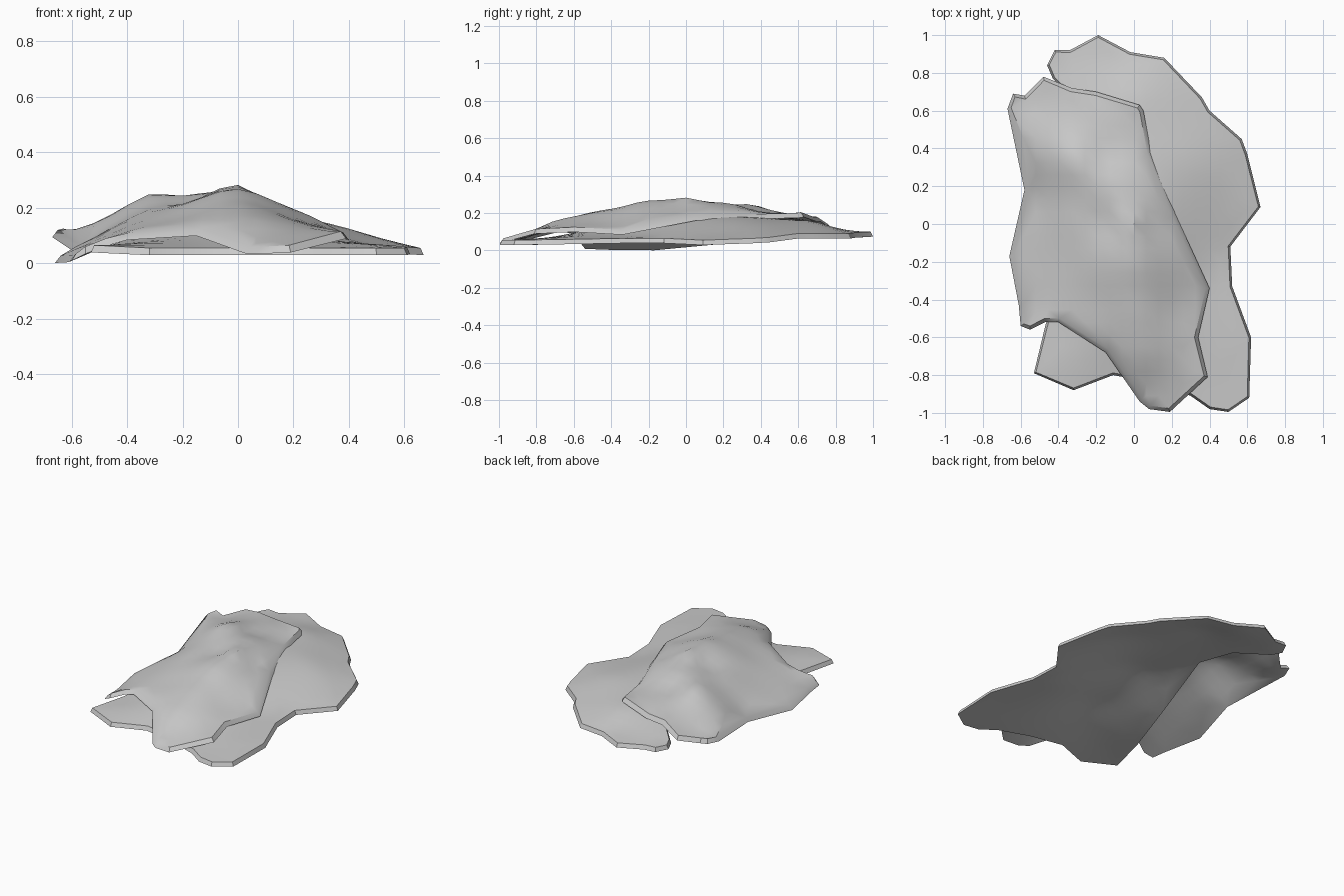
import bpy, math
from mathutils import Vector
from mathutils.geometry import delaunay_2d_cdt

if "Cube" in bpy.data.objects:
    bpy.data.objects.remove(bpy.data.objects["Cube"])

THICK = 0.026


def solve(a, b):
    """Gaussian elimination with pivoting."""
    n = len(b)
    m = [row[:] + [v] for row, v in zip(a, b)]
    for i in range(n):
        p = max(range(i, n), key=lambda r: abs(m[r][i]))
        m[i], m[p] = m[p], m[i]
        for r in range(i + 1, n):
            f = m[r][i] / m[i][i]
            for c in range(i, n + 1):
                m[r][c] -= f * m[i][c]
    x = [0.0] * n
    for i in reversed(range(n)):
        x[i] = (m[i][n] - sum(m[i][c] * x[c] for c in range(i + 1, n))) / m[i][i]
    return x


def height_field(points):
    """Smooth surface through a few (x, y, z) control points."""
    k = lambda ax, ay, bx, by: math.sqrt((ax - bx) ** 2 + (ay - by) ** 2 + 0.003)
    w = solve([[k(p[0], p[1], q[0], q[1]) for q in points] for p in points],
              [p[2] for p in points])
    return lambda x, y: sum(wi * k(x, y, p[0], p[1]) for wi, p in zip(w, points))


def inside(x, y, poly, margin):
    hit, near = False, 9.0
    for (ax, ay), (bx, by) in zip(poly, poly[1:] + poly[:1]):
        if (ay > y) != (by > y) and x < ax + (y - ay) * (bx - ax) / (by - ay):
            hit = not hit
        d = Vector((bx - ax, by - ay))
        t = max(0, min(1, Vector((x - ax, y - ay)).dot(d) / d.length_squared))
        near = min(near, math.hypot(x - ax - t * d.x, y - ay - t * d.y))
    return hit and near > margin


def slab(name, rim, inner, bevel=0.02):
    """Thin curved sheet with a bevelled rim (rim listed clockwise from above)."""
    z = height_field(rim + inner)
    poly = [(p[0], p[1]) for p in rim]
    n = len(poly)
    step = 0.065
    grid = [(i * step, j * step) for i in range(-11, 12) for j in range(-16, 17)
            if inside(i * step, j * step, poly, 0.045)]
    pts = [Vector(p) for p in poly + grid]
    edges = [(i, (i + 1) % n) for i in range(n)]
    v2, _, tris, *_ = delaunay_2d_cdt(pts, edges, [], 1, 1e-6)
    tris = [t if (v2[t[1]] - v2[t[0]]).cross(v2[t[2]] - v2[t[0]]) > 0 else t[::-1]
            for t in tris]
    m = len(v2)
    bottom = [(v.x, v.y, z(v.x, v.y) - THICK) for v in v2]
    top = []
    for i, v in enumerate(v2):
        x, y = v
        if i < n:
            t = (v2[(i + 1) % n] - v2[i]).normalized() + (v2[i] - v2[i - 1]).normalized()
            t.normalize()
            x, y = x + t.y * bevel, y - t.x * bevel
        top.append((x, y, z(v.x, v.y)))
    faces = [tuple(t) for t in tris] + [tuple(i + m for i in reversed(t)) for t in tris]
    faces += [(a, b, b + m, a + m) for a, b in edges]
    me = bpy.data.meshes.new(name)
    me.from_pydata(top + bottom, [], faces)
    me.validate()
    ob = bpy.data.objects.new(name, me)
    bpy.context.collection.objects.link(ob)
    bpy.context.view_layer.objects.active = ob
    ob.select_set(True)
    bpy.ops.object.shade_smooth_by_angle(angle=math.radians(30))
    ob.select_set(False)


# upper sheet: drooping left edge, two ridges
upper_rim = [
    (-0.67, 0.61, 0.12), (-0.64, 0.69, 0.125), (-0.58, 0.68, 0.11), (-0.48, 0.78, 0.14),
    (-0.33, 0.72, 0.18), (-0.2, 0.70, 0.18), (0.03, 0.63, 0.205), (0.05, 0.60, 0.2),
    (0.09, 0.38, 0.195), (0.22, 0.05, 0.185), (0.40, -0.34, 0.11), (0.34, -0.60, 0.125),
    (0.39, -0.81, 0.115), (0.19, -0.995, 0.065), (0.08, -0.98, 0.06), (0.03, -0.94, 0.06),
    (-0.15, -0.68, 0.125), (-0.40, -0.52, 0.11), (-0.47, -0.52, 0.09), (-0.55, -0.56, 0.06),
    (-0.60, -0.54, 0.035), (-0.61, -0.43, 0.03), (-0.66, -0.17, 0.027), (-0.58, 0.18, 0.06)]
upper_inner = [
    (-0.3, 0.34, 0.252), (-0.44, 0.34, 0.185), (-0.18, 0.36, 0.215), (-0.09, 0.25, 0.25),
    (-0.02, 0.0, 0.285), (-0.14, 0.0, 0.225), (-0.3, 0.0, 0.2), (-0.45, 0.0, 0.13),
    (0.1, 0.0, 0.225), (0.0, -0.22, 0.265), (0.03, -0.48, 0.21), (0.04, -0.7, 0.16),
    (-0.2, -0.4, 0.17), (0.2, -0.45, 0.16), (-0.42, -0.3, 0.12), (0.2, -0.8, 0.11)]
slab("upper_sheet", upper_rim, upper_inner)

# lower sheet: broad low dome beneath, spreading to the right and back
lower_rim = [
    (-0.46, 0.84, 0.10), (-0.42, 0.92, 0.10), (-0.34, 0.92, 0.095), (-0.19, 1.0, 0.1),
    (-0.02, 0.91, 0.095), (0.16, 0.88, 0.09), (0.36, 0.67, 0.09), (0.40, 0.60, 0.09),
    (0.57, 0.45, 0.07), (0.60, 0.37, 0.065), (0.67, 0.09, 0.055), (0.51, -0.12, 0.065),
    (0.52, -0.33, 0.065), (0.62, -0.60, 0.06), (0.61, -0.92, 0.055), (0.50, -0.995, 0.055),
    (0.40, -0.98, 0.055), (0.30, -0.91, 0.055), (0.10, -0.84, 0.055), (-0.11, -0.80, 0.055),
    (-0.32, -0.88, 0.055), (-0.53, -0.79, 0.065), (-0.47, -0.54, 0.065),
    (-0.37, -0.18, 0.1), (-0.22, 0.35, 0.16), (-0.27, 0.6, 0.135), (-0.43, 0.77, 0.105)]
lower_inner = [
    (0.1, 0.38, 0.175), (0.27, 0.35, 0.155), (0.4, 0.3, 0.125), (0.0, 0.68, 0.155),
    (0.0, 0.0, 0.2), (0.22, 0.05, 0.155), (0.36, -0.3, 0.08), (0.0, -0.4, 0.14),
    (-0.2, -0.4, 0.115), (0.45, -0.7, 0.07), (-0.3, -0.7, 0.075), (0.1, -0.7, 0.075)]
slab("lower_sheet", lower_rim, lower_inner, 0.012)
